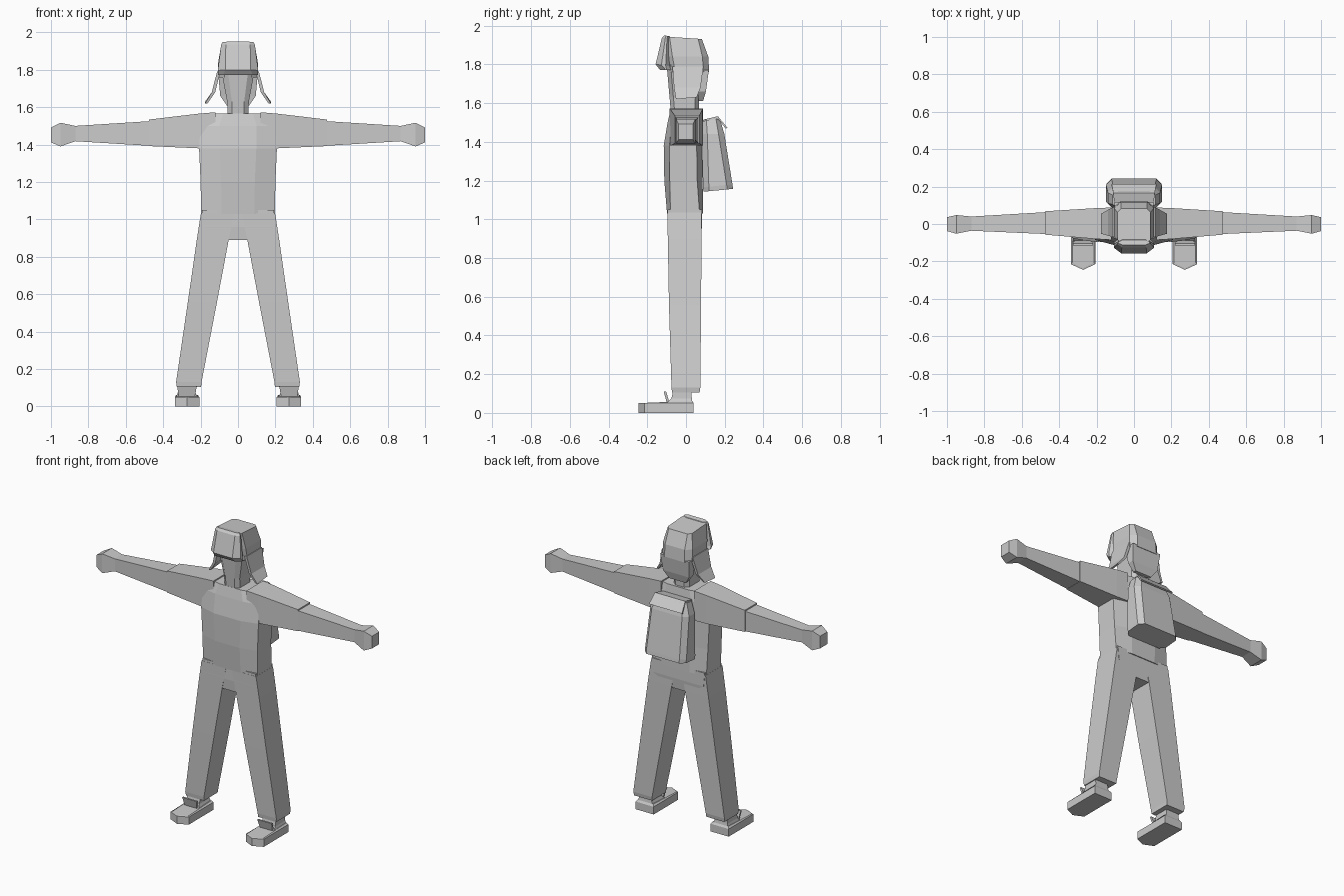
import bpy, bmesh

grey = bpy.data.materials.new("light grey")
grey.diffuse_color = (0.6, 0.6, 0.6, 1)


def loft(name, rings, mirror=False):
    """Skin a list of equal-length point rings and cap both ends."""
    bm = bmesh.new()
    vs = [[bm.verts.new(p) for p in ring] for ring in rings]
    n = len(vs[0])
    for a, b in zip(vs, vs[1:]):
        for i in range(n):
            j = (i + 1) % n
            bm.faces.new((a[i], a[j], b[j], b[i]))
    bm.faces.new(vs[0])
    bm.faces.new(vs[-1])
    if mirror:
        bmesh.ops.recalc_face_normals(bm, faces=bm.faces)
        copy = bmesh.ops.duplicate(bm, geom=bm.verts[:] + bm.edges[:] + bm.faces[:])["geom"]
        for v in [g for g in copy if isinstance(g, bmesh.types.BMVert)]:
            v.co.x *= -1
    bmesh.ops.recalc_face_normals(bm, faces=bm.faces)
    me = bpy.data.meshes.new(name)
    bm.to_mesh(me)
    bm.free()
    me.materials.append(grey)
    ob = bpy.data.objects.new(name, me)
    bpy.context.collection.objects.link(ob)
    return ob


def box_z(z, x0, x1, y0, y1, dz=0):
    """Horizontal rectangle; dz raises its back edge."""
    return [(x0, y0, z), (x1, y0, z), (x1, y1, z + dz), (x0, y1, z + dz)]


def box_x(x, y0, y1, z0, z1):
    return [(x, y0, z0), (x, y1, z0), (x, y1, z1), (x, y0, z1)]


def oct_z(z, hx, y0, y1, cx, cy, dz=0):
    """Horizontal rectangle with cut corners, symmetric in x; dz raises its back."""
    f = [(-hx + cx, y0), (hx - cx, y0), (hx, y0 + cy), (hx, y1 - cy),
         (hx - cx, y1), (-hx + cx, y1), (-hx, y1 - cy), (-hx, y0 + cy)]
    return [(x, y, z + dz * (y - y0) / (y1 - y0)) for x, y in f]


# Jacket body
loft("jacket", [
    oct_z(1.03, 0.197, -0.098, 0.088, 0.11, 0.018),
    oct_z(1.20, 0.20, -0.112, 0.086, 0.11, 0.028),
    oct_z(1.38, 0.208, -0.115, 0.085, 0.11, 0.03),
    oct_z(1.50, 0.20, -0.095, 0.088, 0.10, 0.02),
    oct_z(1.565, 0.16, -0.08, 0.08, 0.08, 0.02)])

# Sleeves: upper part overlaps the slimmer forearm
loft("upper_sleeve", [
    box_x(0.12, -0.085, 0.088, 1.38, 1.573),
    box_x(0.205, -0.08, 0.085, 1.38, 1.566),
    box_x(0.475, -0.057, 0.068, 1.392, 1.534)], True)
loft("forearm", [
    box_x(0.46, -0.054, 0.064, 1.393, 1.526),
    box_x(0.87, -0.036, 0.040, 1.418, 1.50)], True)
loft("hand", [
    box_x(0.87, -0.036, 0.040, 1.418, 1.50),
    box_x(0.95, -0.052, 0.048, 1.39, 1.517),
    box_x(1.0, -0.038, 0.036, 1.412, 1.492)], True)

# Trousers
loft("hips", [
    box_z(0.89, -0.055, 0.055, -0.09, 0.075),
    box_z(0.96, -0.185, 0.185, -0.095, 0.082),
    box_z(1.05, -0.193, 0.193, -0.095, 0.082)])
loft("trouser_leg", [
    box_z(0.105, 0.197, 0.327, -0.072, 0.07),
    box_z(0.13, 0.195, 0.331, -0.075, 0.074),
    box_z(0.56, 0.112, 0.268, -0.088, 0.078),
    box_z(0.90, 0.048, 0.219, -0.094, 0.08),
    box_z(1.035, 0.02, 0.198, -0.096, 0.08)], True)

# Shoes with pointed toe
def shoe(z, inset, slope=0.0):
    a, b = 0.207 + inset, 0.338 - inset
    return [(a, 0.04 - inset, z), (a, -0.215 + inset, z - slope), (0.272, -0.245 + inset, z - slope),
            (b, -0.215 + inset, z - slope), (b, 0.04 - inset, z)]


loft("shoe", [shoe(0, 0), shoe(0.05, 0), shoe(0.062, 0.008, 0.01)], True)
loft("ankle", [
    box_z(0.05, 0.217, 0.33, -0.10, 0.034),
    box_z(0.075, 0.228, 0.322, -0.075, 0.03),
    box_z(0.135, 0.228, 0.32, -0.062, 0.026)], True)
loft("shoe_tongue", [
    box_z(0.055, 0.23, 0.318, -0.10, -0.085),
    box_z(0.11, 0.22, 0.325, -0.115, -0.103)], True)

# Neck and face
loft("head", [
    oct_z(1.55, 0.055, -0.078, 0.065, 0.025, 0.02),
    oct_z(1.63, 0.058, -0.085, 0.068, 0.025, 0.02),
    oct_z(1.80, 0.09, -0.10, 0.085, 0.035, 0.02)])

# Cap crown and nape cover
loft("cap_crown", [
    oct_z(1.76, 0.108, -0.085, 0.12, 0.035, 0.03),
    oct_z(1.84, 0.106, -0.10, 0.115, 0.035, 0.03),
    oct_z(1.943, 0.088, -0.105, 0.082, 0.02, 0.02, -0.012)])
loft("nape_cover", [
    box_z(1.61, -0.06, 0.06, 0.066, 0.088),
    box_z(1.66, -0.095, 0.095, 0.06, 0.103),
    box_z(1.77, -0.105, 0.105, 0.04, 0.118)])

# Turned-up front brim
loft("cap_brim", [
    oct_z(1.772, 0.108, -0.135, -0.07, 0.03, 0.03, 0),
    oct_z(1.80, 0.108, -0.157, -0.075, 0.04, 0.03, -0.01),
    oct_z(1.935, 0.090, -0.125, -0.08, 0.025, 0.018, 0.0),
    oct_z(1.95, 0.082, -0.113, -0.085, 0.022, 0.01, -0.005)])

# Flared ear flaps
loft("ear_flap", [
    box_z(1.62, 0.163, 0.176, -0.052, 0.055, 0.01),
    box_z(1.68, 0.122, 0.140, -0.062, 0.075),
    box_z(1.79, 0.095, 0.112, -0.07, 0.09)], True)

# Backpack with sloping lid
loft("backpack", [
    oct_z(1.142, 0.148, 0.09, 0.243, 0.03, 0.03, 0.015),
    oct_z(1.165, 0.15, 0.088, 0.24, 0.03, 0.03, 0.015),
    oct_z(1.44, 0.14, 0.08, 0.198, 0.03, 0.03),
    oct_z(1.51, 0.115, 0.085, 0.175, 0.03, 0.02, 0.01)])
loft("backpack_lid", [
    [(x, y, z) for x in (-0.105, 0.105) for y, z in ((0.09, 1.505), (0.09, 1.515))][::1][:2]
    + [(0.105, 0.09, 1.515), (0.105, 0.09, 1.505)],
    [(-0.11, 0.165, 1.52), (-0.11, 0.165, 1.532), (0.11, 0.165, 1.532), (0.11, 0.165, 1.52)],
    [(-0.12, 0.205, 1.468), (-0.12, 0.214, 1.472), (0.12, 0.214, 1.472), (0.12, 0.205, 1.468)]])
